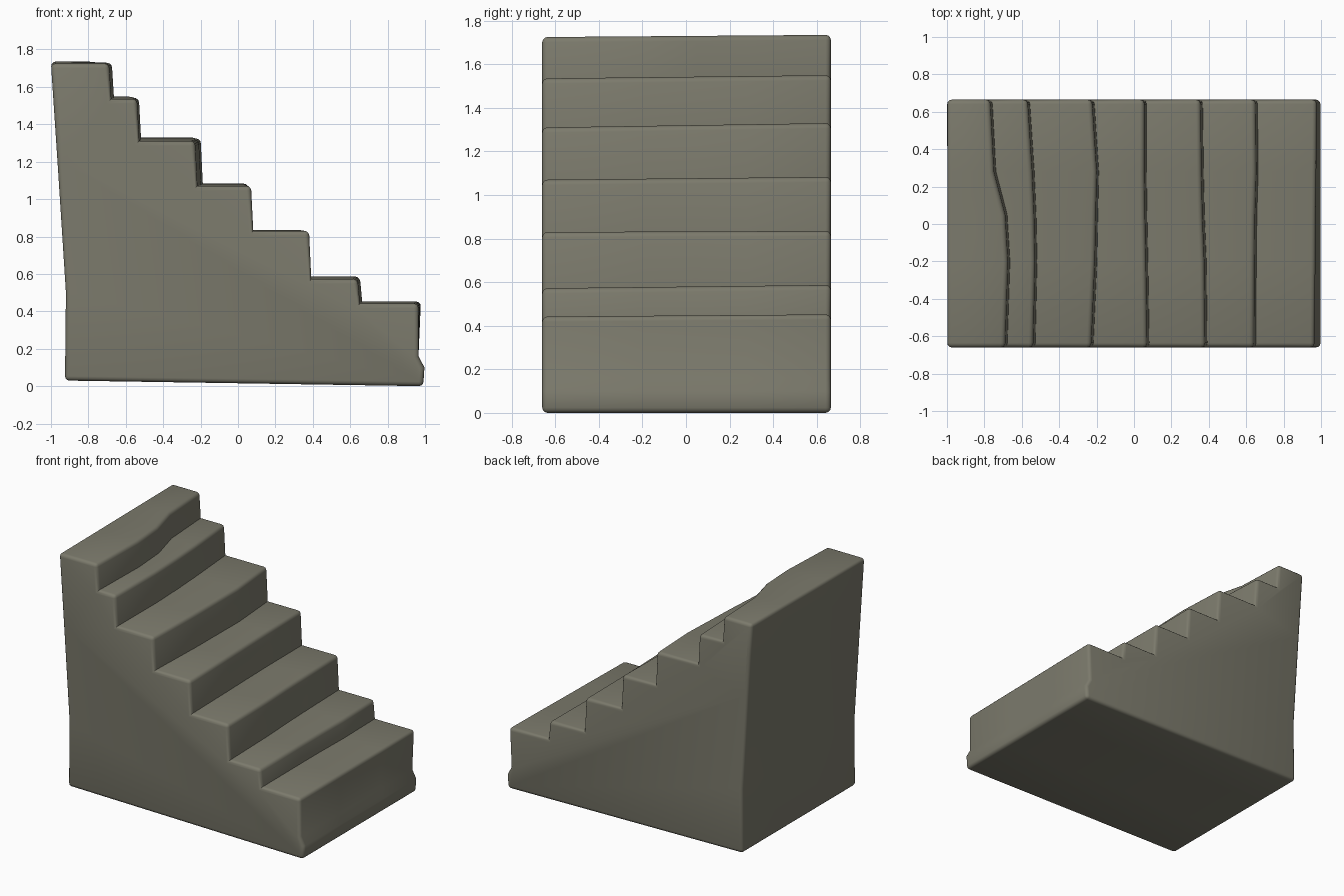
import bpy
import bmesh

cube = bpy.data.objects.get("Cube")
if cube:
    bpy.data.objects.remove(cube, do_unlink=True)

# Weathered stone
stone = bpy.data.materials.new("grey_olive_stone")
stone.use_nodes = True
colour = (0.2, 0.195, 0.15, 1)
stone.diffuse_color = colour
shader = stone.node_tree.nodes["Principled BSDF"]
shader.inputs["Base Color"].default_value = colour
shader.inputs["Roughness"].default_value = 0.9

# Stations across the width, and for each step from the top down:
# tread height at both ends, then the riser position at each station
STATIONS = (-0.66, -0.2, 0.05, 0.28, 0.665)
STEPS = (
    (1.725, 1.735, (-0.69, -0.675, -0.69, -0.75, -0.77)),
    (1.535, 1.55, (-0.54, -0.53, -0.535, -0.545, -0.57)),
    (1.31, 1.33, (-0.23, -0.21, -0.205, -0.2, -0.225)),
    (1.07, 1.083, (0.07, 0.063, 0.058, 0.055, 0.055)),
    (0.83, 0.835, (0.38, 0.375, 0.365, 0.36, 0.355)),
    (0.572, 0.587, (0.64, 0.642, 0.645, 0.652, 0.648)),
    (0.442, 0.452, (0.965, 0.97, 0.972, 0.975, 0.978)),
)


def section(i):
    """Outline of the staircase at one station."""
    y = STATIONS[i]
    t = (y + 0.66) / 1.325
    pts = [(-0.925, 0.03), (-0.92, 0.5), (-0.965, 1.2), (-0.985, 1.5)]
    heights = [a + (b - a) * t for a, b, _ in STEPS]
    pts.append((-1.0, heights[0]))
    for n, (_, _, risers) in enumerate(STEPS):
        pts.append((risers[i], heights[n]))
        if n + 1 < len(STEPS):
            pts.append((risers[i] + 0.012, heights[n + 1]))
    pts += [(0.965, 0.16), (0.997, 0.1), (0.99, 0.0)]
    return [(x, y, z) for x, z in pts]


# Staircase block lofted through the sections
bm = bmesh.new()
rings = [[bm.verts.new(p) for p in section(i)] for i in range(len(STATIONS))]
count = len(rings[0])
for a, b in zip(rings, rings[1:]):
    for k in range(count):
        j = (k + 1) % count
        bm.faces.new((a[k], a[j], b[j], b[k]))
bm.faces.new(rings[0])
bm.faces.new(rings[-1])
bmesh.ops.recalc_face_normals(bm, faces=bm.faces[:])

# Worn outer edges, with the inner corners kept crisp
worn = [e for e in bm.edges if e.calc_face_angle_signed() > 0.6]
bmesh.ops.bevel(bm, geom=worn, offset=0.024, segments=3, profile=0.5,
                affect='EDGES', clamp_overlap=True)
bmesh.ops.recalc_face_normals(bm, faces=bm.faces[:])

mesh = bpy.data.meshes.new("staircase")
bm.to_mesh(mesh)
bm.free()
mesh.materials.append(stone)
stairs = bpy.data.objects.new("staircase", mesh)
bpy.context.collection.objects.link(stairs)

bpy.ops.object.select_all(action='DESELECT')
stairs.select_set(True)
bpy.context.view_layer.objects.active = stairs
bpy.ops.object.shade_smooth_by_angle(angle=0.7)
